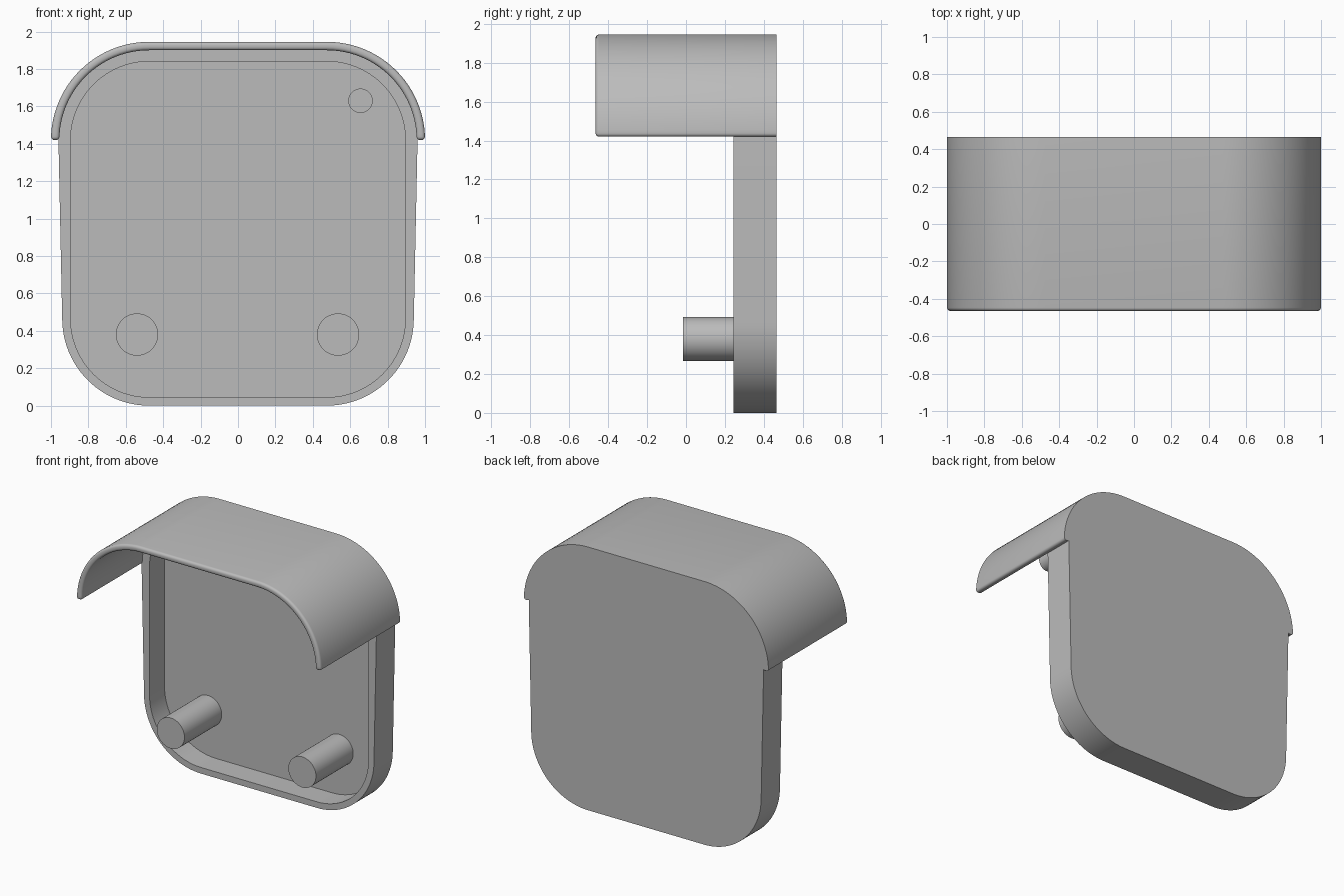
import bpy, bmesh, math

if "Cube" in bpy.data.objects:
    bpy.data.objects.remove(bpy.data.objects["Cube"])

GREY = (0.5, 0.5, 0.5, 1)
mat = bpy.data.materials.new("plain grey")
mat.use_nodes = True
mat.diffuse_color = GREY
mat.node_tree.nodes["Principled BSDF"].inputs["Base Color"].default_value = GREY

FRONT, RIM, FLOOR, BACK = -0.465, 0.245, 0.42, 0.465
CX, LOW, HIGH = 0.475, 0.465, 1.42   # centres of the corner arcs
STEPS = 24


def finish(bm, name):
    bmesh.ops.recalc_face_normals(bm, faces=bm.faces)
    mesh = bpy.data.meshes.new(name)
    bm.to_mesh(mesh)
    bm.free()
    mesh.materials.append(mat)
    obj = bpy.data.objects.new(name, mesh)
    bpy.context.collection.objects.link(obj)
    bpy.ops.object.select_all(action='DESELECT')
    obj.select_set(True)
    bpy.context.view_layer.objects.active = obj
    bpy.ops.object.shade_smooth_by_angle(angle=math.radians(35))
    return obj


def arc(cx, cz, radius, start):
    angles = [math.radians(start + 90 * i / STEPS) for i in range(STEPS + 1)]
    return [(cx + radius * math.cos(a), cz + radius * math.sin(a)) for a in angles]


def arch(radius):
    return arc(CX, HIGH, radius, 0) + arc(-CX, HIGH, radius, 90)


def outline(top, bottom):
    return arch(top) + arc(-CX, LOW, bottom, 180) + arc(CX, LOW, bottom, 270)


def ring(bm, points, y):
    return [bm.verts.new((x, y, z)) for x, z in points]


def bridge(bm, a, b, closed=True):
    n = len(a)
    for i in range(n if closed else n - 1):
        j = (i + 1) % n
        bm.faces.new((a[i], a[j], b[j], b[i]))


# Tray: back plate with a raised rim, slightly wider where it meets the hood
bm = bmesh.new()
outer, inner = outline(0.485, 0.465), outline(0.42, 0.42)
loops = [ring(bm, outer, BACK), ring(bm, outer, RIM),
         ring(bm, inner, RIM), ring(bm, inner, FLOOR)]
for a, b in zip(loops, loops[1:]):
    bridge(bm, a, b)
bm.faces.new(loops[0])
bm.faces.new(loops[-1])
finish(bm, "tray")

# Hood: arched shell with rounded front and lower edges
bm = bmesh.new()
outer, inner = arch(0.525), arch(0.48)
loops = [ring(bm, outer, BACK), ring(bm, outer, FRONT),
         ring(bm, inner, FRONT), ring(bm, inner, BACK)]
for a, b in zip(loops, loops[1:] + loops[:1]):
    bridge(bm, a, b, closed=False)
for end in (0, -1):
    bm.faces.new([loop[end] for loop in loops])
bmesh.ops.recalc_face_normals(bm, faces=bm.faces)
sharp = [e for e in bm.edges if e.calc_face_angle(0) > 1
         and any(v.co.y < BACK - 0.01 for v in e.verts)]
bmesh.ops.bevel(bm, geom=sharp, offset=0.018, segments=4, profile=0.5,
                affect='EDGES', clamp_overlap=True)
finish(bm, "hood")


# Pegs standing on the tray floor
def peg(name, x, z, radius, tip):
    bm = bmesh.new()
    circle = [(x + radius * math.cos(a), z + radius * math.sin(a))
              for a in (math.tau * i / 48 for i in range(48))]
    a, b = ring(bm, circle, tip), ring(bm, circle, FLOOR + 0.01)
    bridge(bm, a, b)
    bm.faces.new(a)
    bm.faces.new(b)
    finish(bm, name)


peg("left_peg", 0.535, 0.38, 0.113, -0.015)
peg("right_peg", -0.54, 0.38, 0.113, -0.015)
peg("small_upper_peg", 0.655, 1.63, 0.065, -0.13)
